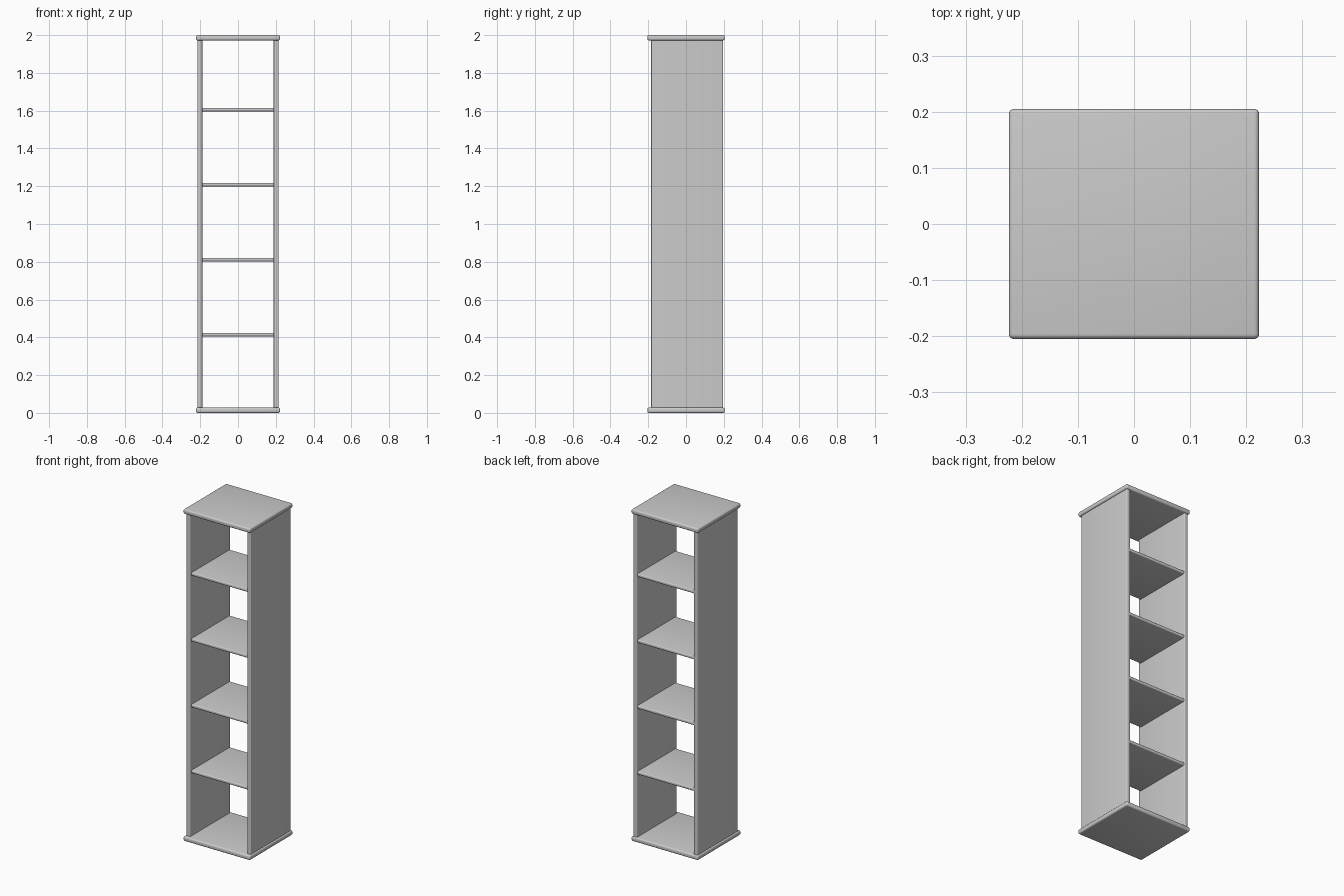
import bpy, bmesh
from mathutils import Vector

if "Cube" in bpy.data.objects:
    bpy.data.objects.remove(bpy.data.objects["Cube"])


def board(name, lo, hi, radius, axis=None):
    """Box from corner lo to corner hi, rounded on all edges or only those along one axis."""
    lo, hi = Vector(lo), Vector(hi)
    bm = bmesh.new()
    bmesh.ops.create_cube(bm, size=1)
    bmesh.ops.scale(bm, vec=hi - lo, verts=bm.verts)
    bmesh.ops.translate(bm, vec=(lo + hi) / 2, verts=bm.verts)
    edges = [e for e in bm.edges if axis is None
             or abs((e.verts[1].co - e.verts[0].co).normalized()[axis]) > 0.9]
    bmesh.ops.bevel(bm, geom=edges, offset=radius, segments=4, profile=0.5, affect='EDGES')
    mesh = bpy.data.meshes.new(name)
    bm.to_mesh(mesh)
    bm.free()
    obj = bpy.data.objects.new(name, mesh)
    bpy.context.collection.objects.link(obj)
    bpy.ops.object.select_all(action='DESELECT')
    obj.select_set(True)
    bpy.context.view_layer.objects.active = obj
    bpy.ops.object.shade_smooth_by_angle()
    return obj


HALF_W, HALF_D, PLATE = 0.223, 0.205, 0.028
OUTER, INNER = 0.215, 0.189
FRONT, BACK = -0.185, 0.197

# Overhanging base and top boards
board("base_board", (-HALF_W, -HALF_D, 0), (HALF_W, HALF_D, PLATE), 0.009)
board("top_board", (-HALF_W, -HALF_D, 2 - PLATE), (HALF_W, HALF_D, 2), 0.009)

# Side panels
board("left_side", (-OUTER, FRONT, PLATE), (-INNER, BACK, 2 - PLATE), 0.005, 2)
board("right_side", (INNER, FRONT, PLATE), (OUTER, BACK, 2 - PLATE), 0.005, 2)

# Four thinner shelves, open at front and back
for i in range(4):
    z = 0.405 + 0.397 * i
    board(f"shelf_{i + 1}", (-INNER, -0.173, z), (INNER, 0.193, z + 0.018), 0.005, 0)
